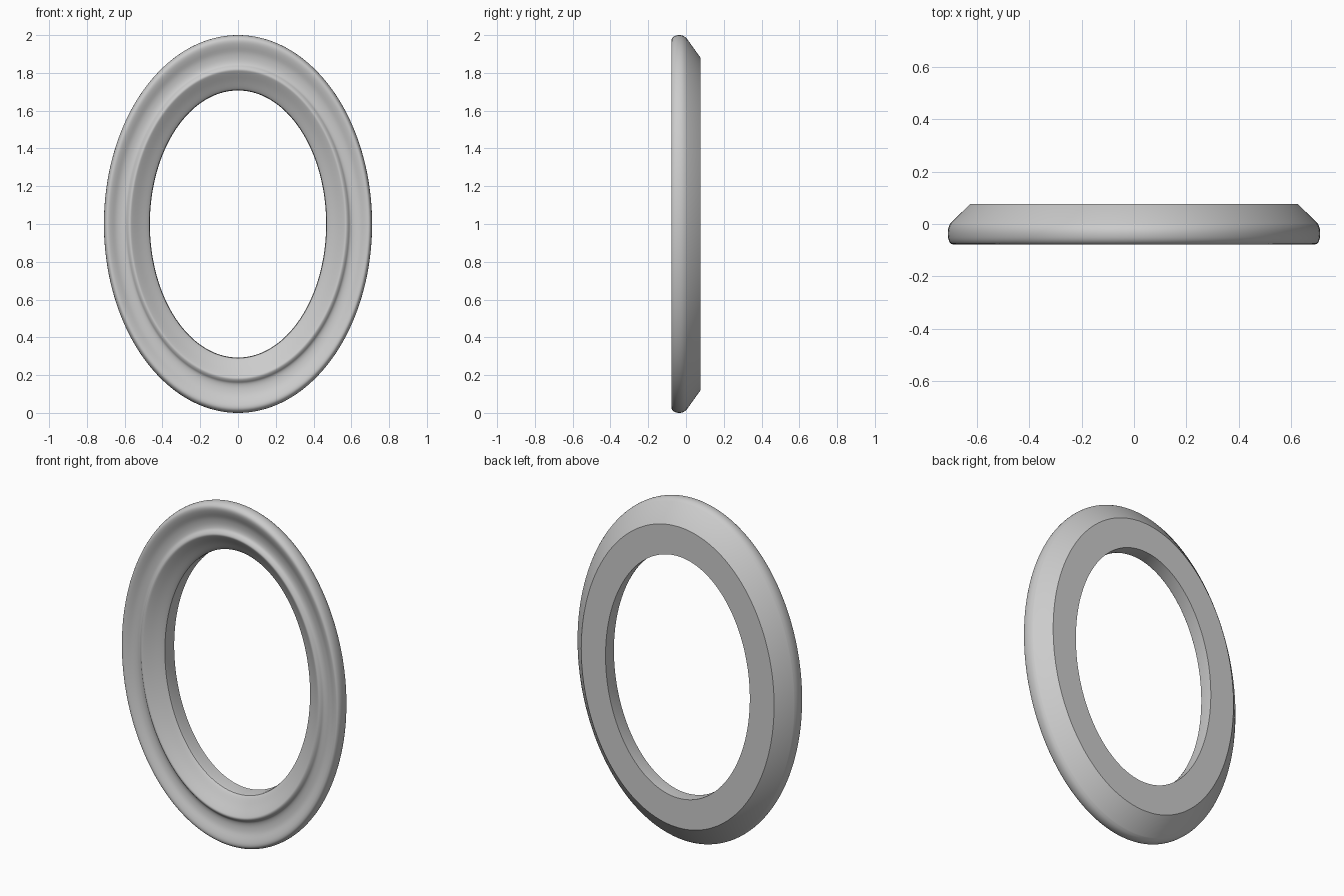
import bpy, bmesh, math

if "Cube" in bpy.data.objects:
    bpy.data.objects.remove(bpy.data.objects["Cube"])

SEGS = 160

# Half-height / depth cross-section: rim, hollow, bead and inner slope on the front
soft = [(0.985, 0.002), (0.996, -0.015), (1.0, -0.035), (0.996, -0.058),
        (0.983, -0.074), (0.965, -0.077), (0.94, -0.070), (0.905, -0.056),
        (0.87, -0.051), (0.845, -0.055), (0.832, -0.066), (0.818, -0.073),
        (0.802, -0.066), (0.76, -0.038), (0.722, -0.015), (0.710, -0.005)]
# Flat back with chamfered outside edge and straight inner wall
hard = [(0.707, 0.012), (0.707, 0.077), (0.88, 0.077)]


def smooth(pts, steps=3):
    """Catmull-Rom resampling of an open profile."""
    ext = [pts[0]] + pts + [pts[-1]]
    out = []
    for p0, p1, p2, p3 in zip(ext, ext[1:], ext[2:], ext[3:]):
        for s in range(steps):
            t = s / steps
            out.append(tuple(0.5 * (2 * b + (c - a) * t
                             + (2 * a - 5 * b + 4 * c - d) * t * t
                             + (3 * b - a - 3 * c + d) * t ** 3)
                             for a, b, c, d in zip(p0, p1, p2, p3)))
    return out + [pts[-1]]


def half_width(h):
    """Half-width of the ellipse whose half-height is h."""
    d = 1 - h
    return 0.71 - 0.64 * d - 0.65 * d * d


# Sweep the cross-section around the oval
profile = smooth(soft) + hard
bm = bmesh.new()
rings = []
for i in range(SEGS):
    a = 2 * math.pi * i / SEGS
    rings.append([bm.verts.new((half_width(h) * math.cos(a), y, 1 + h * math.sin(a)))
                  for h, y in profile])
n = len(profile)
for i in range(SEGS):
    r, q = rings[i], rings[(i + 1) % SEGS]
    for j in range(n):
        k = (j + 1) % n
        bm.faces.new((r[j], r[k], q[k], q[j]))
bmesh.ops.recalc_face_normals(bm, faces=bm.faces[:])

mesh = bpy.data.meshes.new("oval_frame")
bm.to_mesh(mesh)
bm.free()
frame = bpy.data.objects.new("oval_frame", mesh)
bpy.context.collection.objects.link(frame)
bpy.context.view_layer.objects.active = frame
frame.select_set(True)
bpy.ops.object.shade_smooth_by_angle(angle=math.radians(35))
